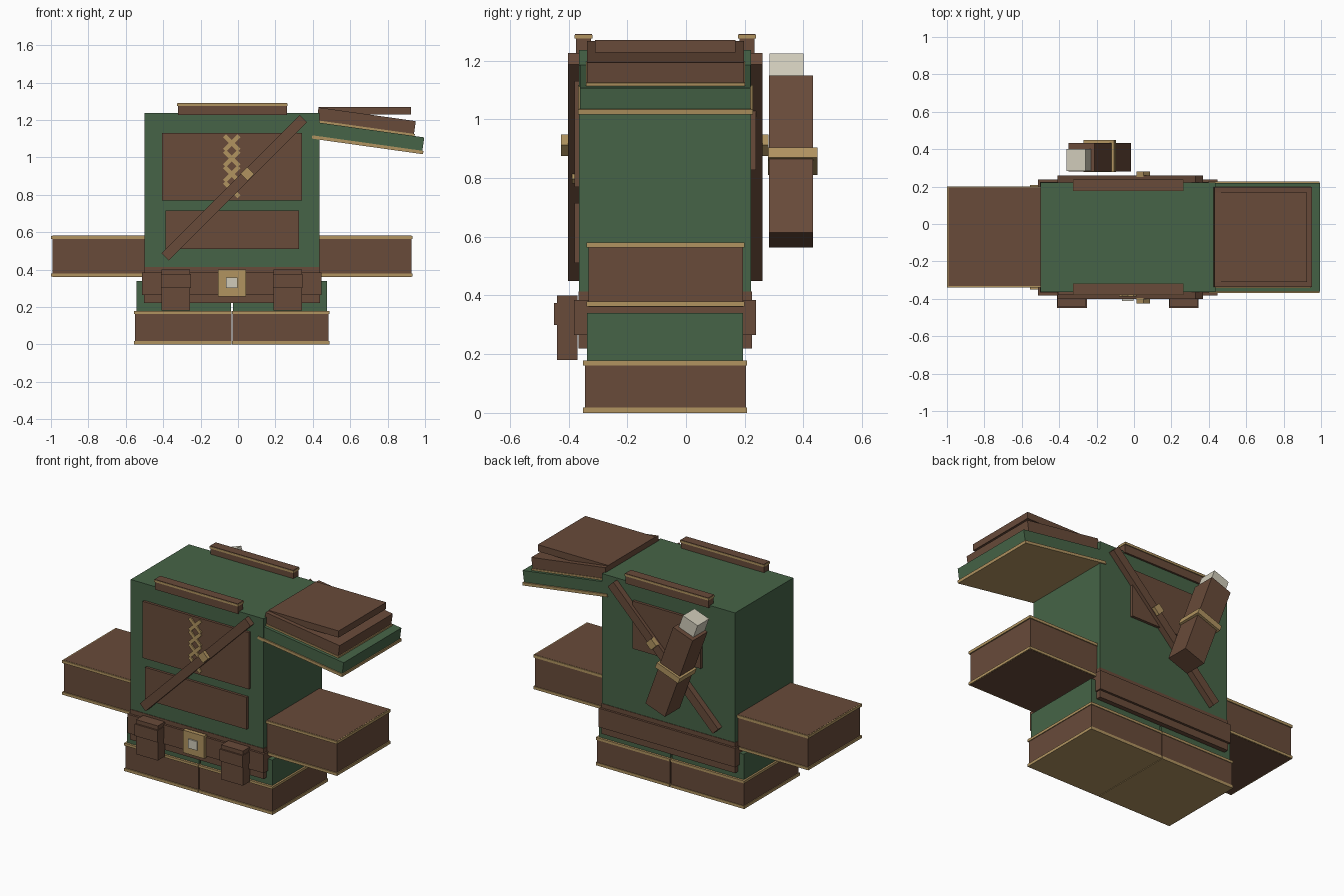
import bpy, math
from mathutils import Matrix, Vector


def material(name, rgb):
    m = bpy.data.materials.new(name)
    m.diffuse_color = (*rgb, 1)
    return m


GREEN = material("forest green", (0.061, 0.127, 0.063))
BROWN = material("leather brown", (0.140, 0.070, 0.042))
TAN = material("tan trim", (0.440, 0.295, 0.118))
GREY = material("pale metal", (0.63, 0.60, 0.49))

CUBE_FACES = [(0, 1, 3, 2), (4, 6, 7, 5), (0, 4, 5, 1),
              (2, 3, 7, 6), (0, 2, 6, 4), (1, 5, 7, 3)]


def box(name, mat, x, y, z, frame=None):
    """Box from (min, max) ranges, optionally placed by a frame matrix."""
    verts = [Vector((a, b, c)) for a in x for b in y for c in z]
    if frame is not None:
        verts = [frame @ v for v in verts]
    mesh = bpy.data.meshes.new(name)
    mesh.from_pydata(verts, [], CUBE_FACES)
    mesh.materials.append(mat)
    ob = bpy.data.objects.new(name, mesh)
    bpy.context.collection.objects.link(ob)
    return ob


def tilted(x, z, degrees):
    """Frame at (x, 0, z), turned clockwise as seen from the front."""
    return Matrix.Translation((x, 0, z)) @ Matrix.Rotation(math.radians(degrees), 4, 'Y')


CX = -0.033  # middle of the body

# Torso and hips
box("torso", GREEN, (-0.5, 0.435), (-0.364, 0.221), (0.30, 1.237))
box("hips", BROWN, (-0.503, 0.438), (-0.367, 0.224), (0.22, 0.413))
box("belt", BROWN, (-0.512, 0.447), (-0.381, 0.238), (0.265, 0.385))
box("belt_buckle", TAN, (-0.107, 0.043), (-0.402, -0.375), (0.257, 0.40))
box("belt_buckle_stud", GREY, (-0.065, -0.002), (-0.411, -0.395), (0.30, 0.357))

for side, s in (("left", -1), ("right", 1)):
    def span(a, b):
        return tuple(sorted((CX + s * a, CX + s * b)))

    # Legs and boots
    box(side + "_leg", GREEN, span(0.005, 0.51), (-0.337, 0.194), (0.15, 0.34))
    box(side + "_boot", BROWN, span(0.003, 0.517), (-0.344, 0.204), (0.01, 0.17))
    box(side + "_boot_sole", TAN, span(0.002, 0.522), (-0.351, 0.208), (0, 0.018))
    box(side + "_boot_cuff", TAN, span(0.002, 0.522), (-0.351, 0.208), (0.162, 0.178))

    # Arms held straight out, with trim bands
    box(side + "_arm", BROWN, span(0.44, 0.96), (-0.332, 0.194), (0.361, 0.581))
    for part, z in (("lower", (0.362, 0.379)), ("upper", (0.563, 0.580))):
        box(f"{side}_arm_{part}_trim", TAN, span(0.45, 0.967), (-0.339, 0.20), z)

    # Belt pouches
    box(side + "_pouch", BROWN, span(0.223, 0.375), (-0.44, -0.37), (0.18, 0.40))
    box(side + "_pouch_flap", BROWN, span(0.219, 0.379), (-0.45, -0.381), (0.30, 0.375))

# Shoulder bars with trim
for end, yc in (("front", -0.349), ("back", 0.208)):
    box(end + "_shoulder_bar", BROWN, (-0.322, 0.262), (yc - 0.025, yc + 0.025), (1.225, 1.28))
    box(end + "_shoulder_trim", TAN, (-0.325, 0.265), (yc - 0.031, yc + 0.031), (1.275, 1.288))
    box(end + "_shoulder_top", BROWN, (-0.323, 0.263), (yc - 0.029, yc + 0.029), (1.286, 1.291))

# Chest and back panels
box("chest_panel", BROWN, (-0.405, 0.343), (-0.380, -0.35), (0.77, 1.13))
box("waist_panel", BROWN, (-0.388, 0.327), (-0.380, -0.35), (0.51, 0.715))
box("back_panel", BROWN, (-0.27, 0.21), (0.21, 0.238), (0.827, 1.13))

# Crossed chest lacing
for i in range(4):
    for d in (-45, 45):
        box(f"lace_{i}_{'a' if d < 0 else 'b'}", TAN, (-0.055, 0.055),
            (-0.388, -0.378), (-0.011, 0.011), tilted(CX, 1.077 - 0.083 * i, d))

# Diagonal straps, front and back, with buckles
for end, ys, yb in (("front", (-0.402, -0.361), (-0.425, -0.395)),
                    ("back", (0.218, 0.260), (0.25, 0.281))):
    box(end + "_strap", BROWN, (-0.522, 0.522), ys, (-0.0275, 0.0275), tilted(-0.02, 0.8375, -45))
    box(end + "_strap_buckle", TAN, (-0.026, 0.026), yb, (-0.026, 0.026), tilted(0.05, 0.912, -45))

# Leaning case carried on the back
lean = tilted(-0.183, 0.857, -20)
box("back_case", BROWN, (-0.073, 0.073), (0.282, 0.432), (-0.285, 0.285), lean)
box("back_case_band", TAN, (-0.0865, 0.0865), (0.279, 0.448), (-0.0185, 0.0185), lean)
box("back_case_contents", GREY, (-0.055, 0.055), (0.284, 0.40), (0.27, 0.371), lean)

# Tilted stack of plates at the right shoulder
stack = tilted(0.395, 1.10, 8)
box("stack_base_trim", TAN, (0, 0.60), (-0.368, 0.228), (0, 0.018), stack)
box("stack_green_plate", GREEN, (0.004, 0.594), (-0.361, 0.219), (0.017, 0.09), stack)
box("stack_inner_trim", TAN, (0.012, 0.542), (-0.341, 0.201), (0.088, 0.101), stack)
box("stack_brown_plate", BROWN, (0.012, 0.537), (-0.337, 0.197), (0.10, 0.17), stack)
box("stack_top_plate", BROWN, (0.43, 0.925), (-0.31, 0.168), (1.228, 1.27))
